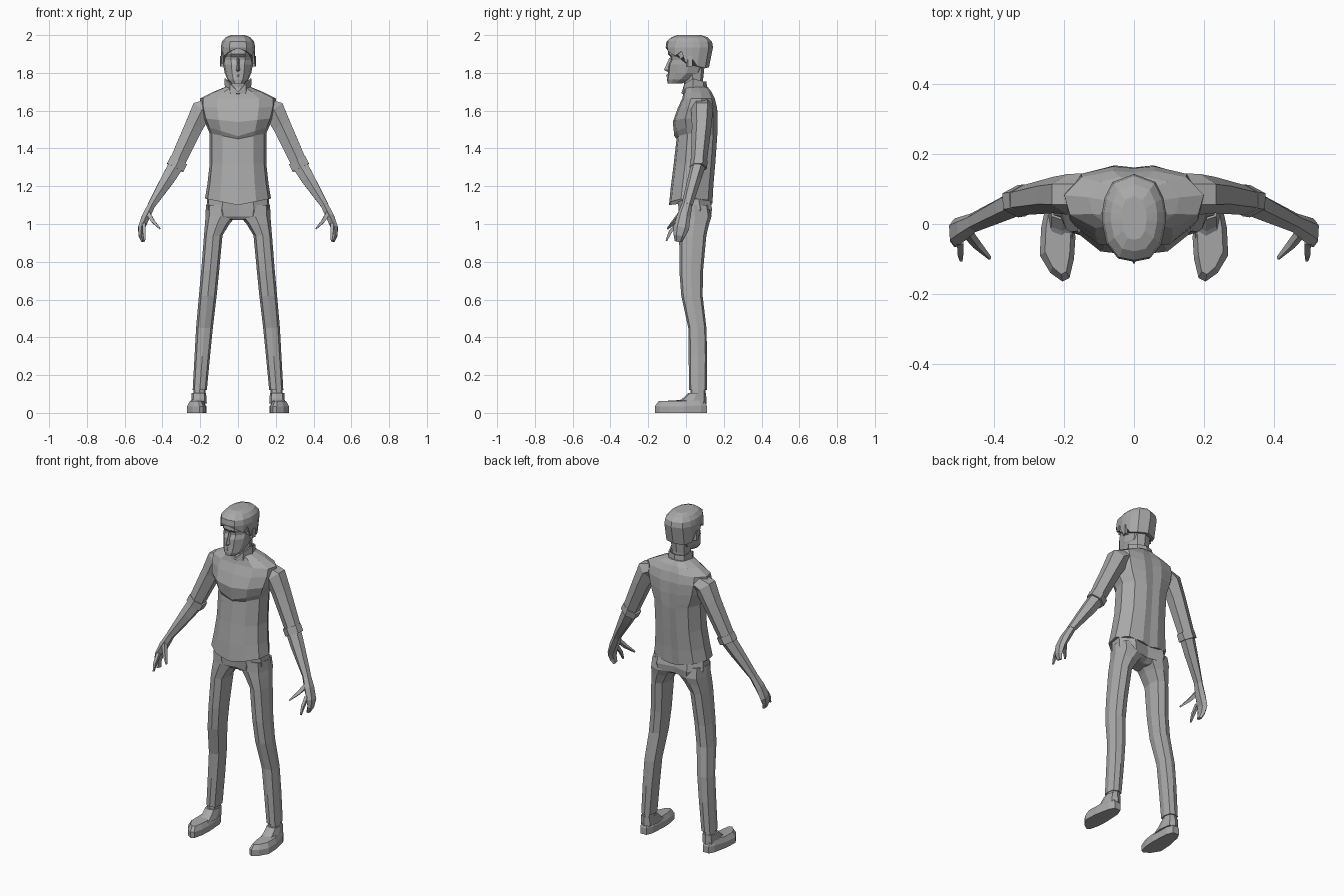
import bpy, bmesh, math
from mathutils import Vector

grey = bpy.data.materials.new("plain_grey")
grey.diffuse_color = (0.4, 0.4, 0.4, 1)


def loft(name, rings, mirror=False, caps=True, wall=0):
    """Skin a stack of equal point rings; optionally mirror it across x."""
    bm = bmesh.new()
    vs = [[bm.verts.new(p) for p in r] for r in rings]
    n = len(vs[0])
    for a, b in zip(vs, vs[1:]):
        for i in range(n):
            j = (i + 1) % n
            bm.faces.new((a[i], a[j], b[j], b[i]))
    if caps:
        bm.faces.new(vs[0][::-1])
        bm.faces.new(vs[-1])
    bmesh.ops.recalc_face_normals(bm, faces=bm.faces)
    me = bpy.data.meshes.new(name)
    bm.to_mesh(me)
    bm.free()
    me.materials.append(grey)
    ob = bpy.data.objects.new(name, me)
    bpy.context.collection.objects.link(ob)
    if wall:
        ob.modifiers.new("wall", "SOLIDIFY").thickness = wall
    if mirror:
        ob.modifiers.new("pair", "MIRROR").use_mirror_merge = False
    return ob


def section(half, z, w, yf, yb, lift=0.0, cx=0.0):
    """Symmetric horizontal ring from a half outline; lift raises the sides."""
    full = half + [(-x, y) for x, y in half[::-1] if x > 0]
    m, d = (yf + yb) / 2, (yb - yf) / 2
    return [(cx + x * w, m + y * d, z + lift * abs(x)) for x, y in full]


def tube(name, path, n=6, turn=0.5):
    """Mirrored limb along a path of (x, y, z, radius sideways, radius in depth)."""
    pts = [Vector(p[:3]) for p in path]
    rings = []
    for i, p in enumerate(path):
        t = (pts[min(i + 1, len(pts) - 1)] - pts[max(i - 1, 0)]).normalized()
        u = t.cross(Vector((0, 1, 0))).normalized()
        v = u.cross(t)
        rings.append([pts[i] + u * p[3] * math.cos(a) + v * p[4] * math.sin(a)
                      for a in ((k + turn) * math.tau / n for k in range(n))])
    return loft(name, rings, mirror=True)


# Jacket body: hem, waist, chest crease, chest, shoulders, neck base
BODY = [(0, -1), (.55, -.9), (.92, -.45), (1, .2), (.75, .8), (.3, 1), (0, .95)]
loft("jacket", [section(BODY, *r) for r in [
    (1.10, .175, -.09, .14, .035), (1.20, .162, -.08, .145, .01),
    (1.32, .15, -.065, .155), (1.45, .15, -.05, .165, .03),
    (1.465, .165, -.062, .166, .05), (1.54, .185, -.07, .168, .02),
    (1.61, .20, -.045, .165, .01), (1.665, .20, -.02, .152, .0),
    (1.70, .13, -.012, .135), (1.725, .068, -.008, .115)]])

# Collar with an open V at the front
NECK = [(0, -1), (.6, -.8), (1, -.1), (.75, .75), (0, 1)]
low = section(NECK, 1.69, .068, -.025, .115)
high = section(NECK, 1.70, .072, -.022, .108, .07)
high = [(x, y, 1.755 if y > .05 else z) for x, y, z in high]
loft("collar", [low, high], caps=False, wall=.008)
loft("neck", [section(NECK, *r) for r in [
    (1.66, .056, -.005, .095), (1.76, .055, -.012, .09), (1.85, .06, -.02, .10)]])

# Head: chin, mouth, cheeks, sunken eyes, brow, skull
HEAD = [(0, -1), (.45, -.93), (.88, -.5), (1, .1), (.75, .75), (0, 1)]
loft("head", [section(HEAD, *r) for r in [
    (1.745, .036, -.098, -.02), (1.765, .056, -.10, .03),
    (1.80, .070, -.096, .085), (1.845, .079, -.092, .105),
    (1.868, .080, -.080, .11), (1.885, .082, -.082, .115),
    (1.90, .083, -.096, .12), (1.96, .08, -.09, .12)]])
loft("nose", [[(-w, -.07, z), (0, y, z), (w, -.07, z)] for z, w, y in
              [(1.805, .016, -.096), (1.815, .02, -.117), (1.88, .010, -.088)]])
loft("lips", [[(-.026, -.08, z), (0, y, z), (.026, -.08, z)] for z, y in
              [(1.775, -.1), (1.785, -.105), (1.795, -.1)]])

# Hair cap: overhanging fringe and an uneven lower edge
HAIR = [(0, -1), (.5, -.93), (.86, -.6), (.95, -.3), (1, -.1), (1, .15),
        (.93, .45), (.68, .82), (0, 1)]
edge = [1.93, 1.915, 1.89, 1.915, 1.85, 1.885, 1.835, 1.825, 1.83]
edge = edge + edge[-2:0:-1]


def hair_edge(w, yf, yb):
    half = HAIR + [(-x, y) for x, y in HAIR[-2:0:-1]]
    return [(x * w, (yf + yb) / 2 + y * (yb - yf) / 2, z)
            for (x, y), z in zip(half, edge)]


HAIR_FULL = lambda z, w, yf, yb: [
    (x * w, (yf + yb) / 2 + y * (yb - yf) / 2, z)
    for x, y in HAIR + [(-x, y) for x, y in HAIR[-2:0:-1]]]
loft("hair", [hair_edge(.078, -.09, .11), hair_edge(.088, -.103, .122)]
     + [HAIR_FULL(*r) for r in [(1.935, .091, -.108, .143), (1.965, .085, -.104, .138),
                                (1.988, .066, -.078, .115), (2.0, .036, -.045, .08)]])
loft("ear", [[(x, y, z) for x, y in [(.07, .0), (.09, .01), (.094, .035), (.07, .035)]]
             for z in (1.835, 1.89)], mirror=True)

# Sleeves, rolled cuffs and forearms
tube("sleeve", [(.15, .085, 1.625, .045, .06), (.19, .085, 1.605, .066, .058),
                (.232, .083, 1.52, .056, .052), (.325, .067, 1.32, .048, .042)])
tube("sleeve_cuff", [(.313, .068, 1.337, .056, .046), (.333, .065, 1.298, .056, .046)])
tube("forearm", [(.325, .066, 1.315, .046, .04), (.37, .045, 1.24, .041, .036),
                 (.458, .005, 1.10, .023, .029)])

# Hands with curled fingers, forefinger and thumb
tube("hand", [(.455, .006, 1.105, .022, .028), (.487, -.012, 1.04, .025, .036),
              (.512, -.025, .98, .02, .042), (.514, -.035, .94, .014, .032),
              (.503, -.04, .908, .009, .02)])
tube("forefinger", [(.498, -.05, 1.0, .013, .014), (.497, -.085, .955, .011, .012),
                    (.495, -.104, .91, .005, .006)], 4)
tube("thumb", [(.478, -.025, 1.06, .016, .016), (.45, -.06, 1.015, .013, .014),
               (.413, -.098, .975, .005, .006)], 4)

# Trousers: seat and tapering legs
SEAT = [(0, -.85), (.5, -1), (.95, -.55), (1, .3), (.6, 1), (0, .8)]
loft("trouser_seat", [section(SEAT, *r) for r in [
    (1.02, .04, -.012, .09), (1.04, .155, -.036, .132), (1.08, .168, -.04, .138),
    (1.16, .16, -.045, .12)]])
LEG = [(0, -1), (.75, -.8), (1, 0), (.75, .8), (0, 1)]
loft("trouser_leg", [section(LEG, z, (b - a) / 2, yf, yb, 0, (a + b) / 2)
                     for z, a, b, yf, yb in [
    (1.10, .005, .17, -.036, .125), (1.04, .012, .172, -.038, .135),
    (1.00, .045, .175, -.038, .122), (.94, .082, .18, -.036, .108),
    (.75, .10, .195, -.035, .09), (.62, .113, .207, -.025, .088),
    (.45, .133, .222, .012, .108), (.30, .148, .23, .014, .112),
    (.12, .165, .24, .016, .11)]], mirror=True)
loft("sock", [section(LEG, z, w, yf, yb, 0, .204) for z, w, yf, yb in
              [(.06, .034, .02, .105), (.14, .032, .025, .102)]], mirror=True)

# Shoes: rounded sole outline, upper sloping down to the toe
SHOE = [(.205, -.165), (.24, -.14), (.27, -.09), (.266, -.01), (.247, .08), (.23, .11),
        (.19, .11), (.174, .07), (.168, -.04), (.172, -.10), (.185, -.155)]


def shoe_ring(s, heel, toe):
    return [(.217 + (x - .217) * s, -.02 + (y + .02) * (.5 + s / 2),
             heel if y > 0 else toe) for x, y in SHOE]


loft("shoe", [shoe_ring(1, 0, 0), shoe_ring(1, .04, .035), shoe_ring(.72, .075, .062)],
     mirror=True)
loft("shoe_top", [section(LEG, z, w, yf, yb, 0, .207) for z, w, yf, yb in
                  [(.05, .042, -.06, .11), (.075, .04, -.02, .108),
                   (.105, .038, .012, .106)]], mirror=True)
